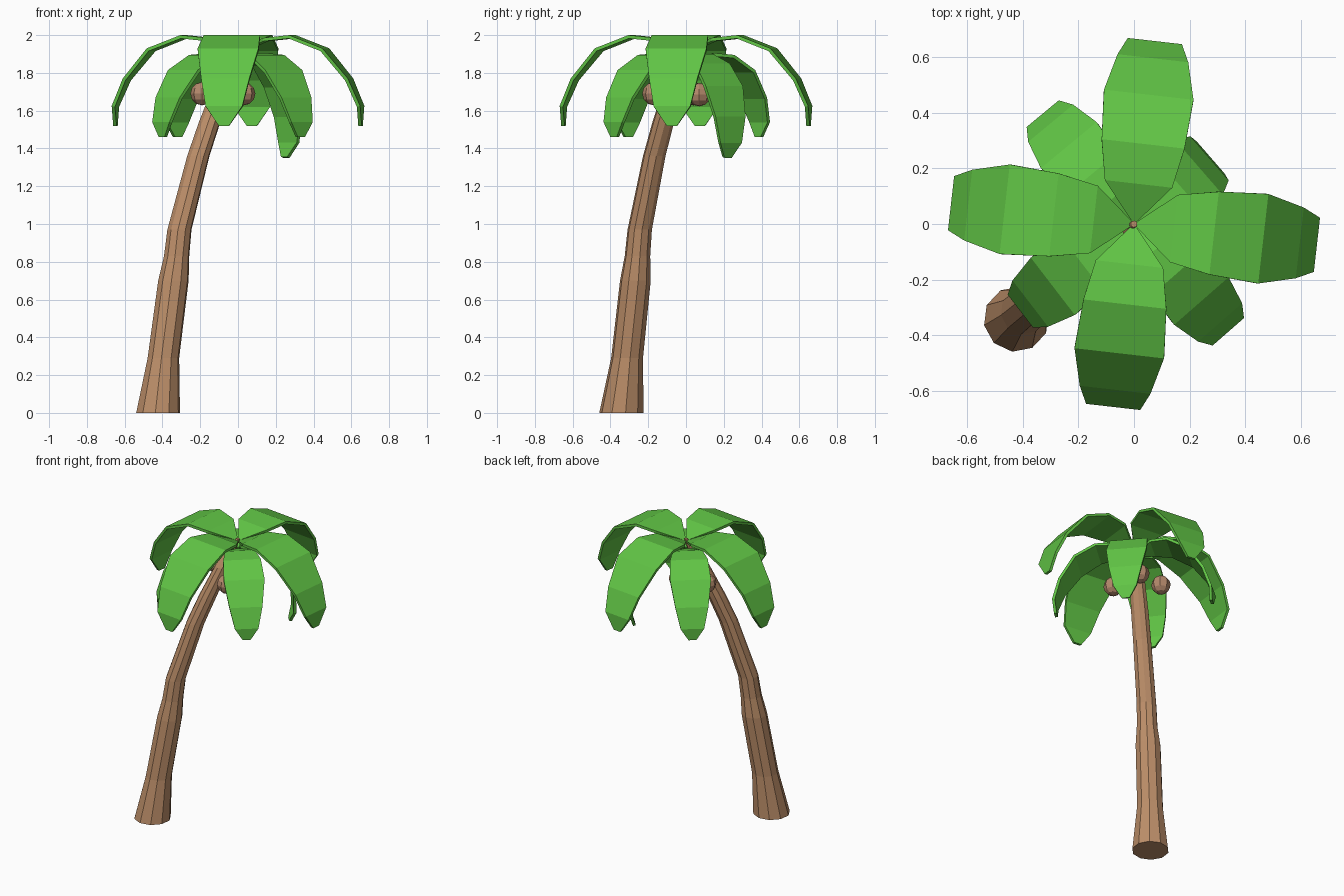
import bpy, math
from mathutils import Vector

if "Cube" in bpy.data.objects:
    bpy.data.objects.remove(bpy.data.objects["Cube"])


def material(name, col):
    m = bpy.data.materials.new(name)
    m.diffuse_color = (*col, 1)
    m.use_nodes = True
    m.node_tree.nodes["Principled BSDF"].inputs["Base Color"].default_value = m.diffuse_color
    return m


BARK = material("bark", (0.50, 0.27, 0.14))
HUSK = material("husk", (0.46, 0.25, 0.15))
GREEN = material("leaf_green", (0.12, 0.56, 0.06))


def mesh_object(name, verts, faces, mat):
    me = bpy.data.meshes.new(name)
    me.from_pydata(verts, [], faces)
    me.materials.append(mat)
    ob = bpy.data.objects.new(name, me)
    bpy.context.collection.objects.link(ob)
    return ob


# Trunk: ten-sided loft along a leaning path (x, y, z, radius)
path = [(-0.423, -0.342, 0, 0.118), (-0.395, -0.312, 0.29, 0.085),
        (-0.342, -0.268, 0.70, 0.082), (-0.325, -0.257, 0.83, 0.068),
        (-0.310, -0.245, 0.97, 0.065), (-0.210, -0.168, 1.36, 0.060),
        (-0.150, -0.120, 1.54, 0.058), (-0.075, -0.060, 1.75, 0.050),
        (0, 0, 1.935, 0.012)]
N = 10
verts, faces = [], []
for x, y, z, r in path:
    for i in range(N):
        a = 2 * math.pi * (i + 0.3) / N
        verts.append((x + r * math.cos(a), y + r * math.sin(a), z))
for k in range(len(path) - 1):
    for i in range(N):
        j = (i + 1) % N
        faces.append((k * N + i, k * N + j, (k + 1) * N + j, (k + 1) * N + i))
faces.append(tuple(reversed(range(N))))
faces.append(tuple(range((len(path) - 1) * N, len(path) * N)))
mesh_object("trunk", verts, faces, BARK)


# Leaf: strip of quads arching outward; profile rows are (radius, z, half width)
def leaf(name, angle, profile):
    a = math.radians(angle)
    out = Vector((math.cos(a), math.sin(a), 0))
    side = Vector((-math.sin(a), math.cos(a), 0))
    verts, faces = [], []
    for r, z, w in profile:
        for s in (-1, 1):
            verts.append(out * r + side * (s * w) + Vector((0, 0, z)))
    for k in range(len(profile) - 1):
        faces.append((2 * k, 2 * k + 2, 2 * k + 3, 2 * k + 1))
    ob = mesh_object(name, verts, faces, GREEN)
    mod = ob.modifiers.new("thickness", 'SOLIDIFY')
    mod.thickness = 0.018
    mod.offset = -1


upper = [(0.01, 1.925, 0.01), (0.145, 1.985, 0.122), (0.29, 2.0, 0.15),
         (0.468, 1.93, 0.162), (0.60, 1.77, 0.128), (0.662, 1.625, 0.098),
         (0.662, 1.52, 0.027)]
lower = [(0.01, 1.87, 0.01), (0.12, 1.905, 0.095), (0.235, 1.895, 0.12),
         (0.368, 1.815, 0.13), (0.47, 1.67, 0.105), (0.515, 1.54, 0.075),
         (0.51, 1.46, 0.025)]
steep = [(0.01, 1.89, 0.01), (0.11, 1.90, 0.095), (0.215, 1.85, 0.12),
         (0.31, 1.73, 0.13), (0.36, 1.57, 0.105), (0.365, 1.43, 0.075),
         (0.34, 1.35, 0.025)]
for i in range(4):
    leaf(f"upper_leaf_{i + 1}", 90 * i - 6.5, upper)
for i, ang in enumerate((217.5, 129.6, -48.8)):
    leaf(f"lower_leaf_{i + 1}", ang, lower)
leaf("lower_leaf_4", 41, steep)

# Coconuts clustered round the top of the trunk
for i, loc in enumerate([(-0.19, 0.04, 1.69), (0.03, -0.17, 1.69), (0.01, 0.07, 1.685)]):
    bpy.ops.mesh.primitive_uv_sphere_add(segments=8, ring_count=6, radius=0.062, location=loc)
    ob = bpy.context.object
    ob.name = f"coconut_{i + 1}"
    ob.data.materials.append(HUSK)
